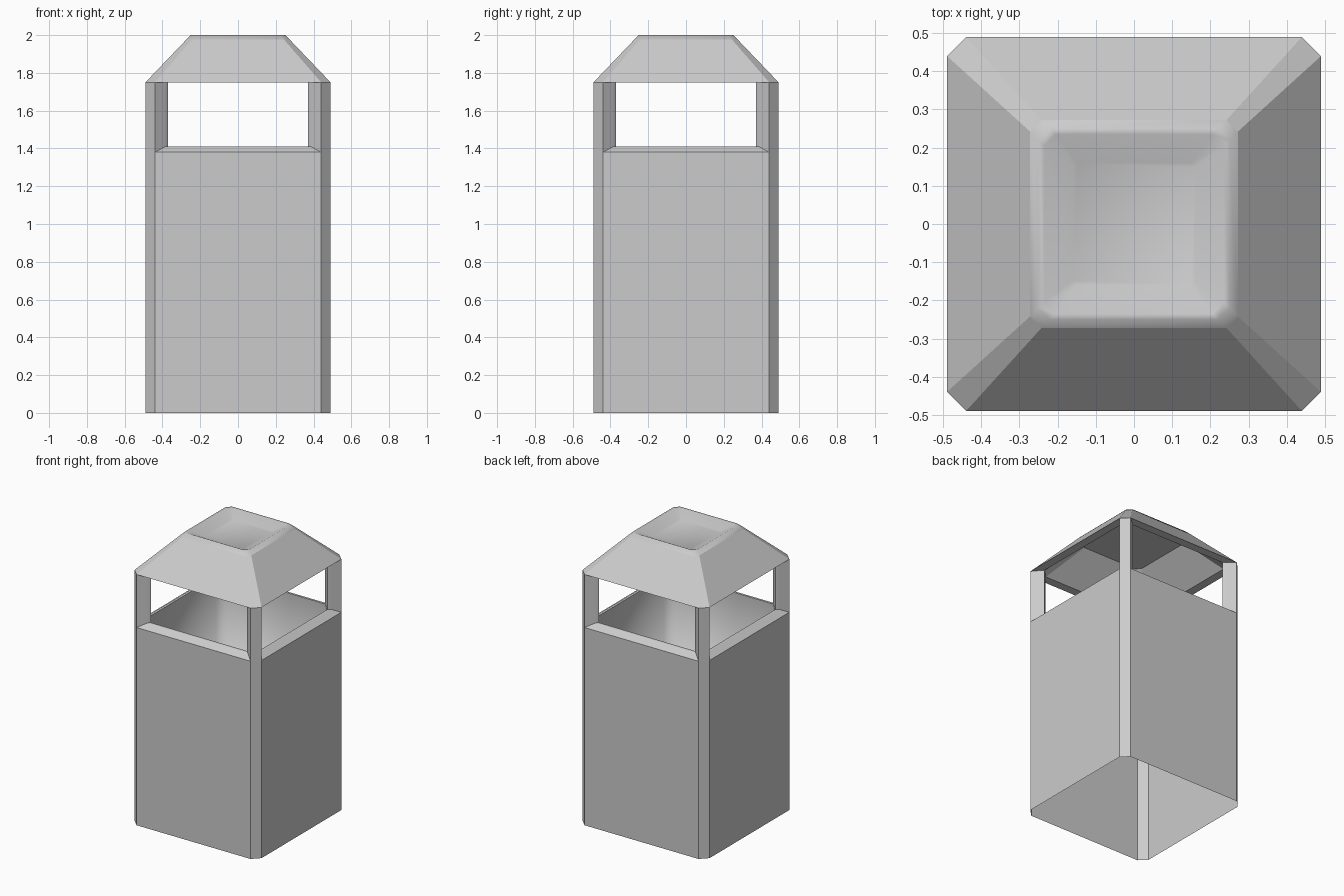
import bpy
import bmesh

if "Cube" in bpy.data.objects:
    bpy.data.objects.remove(bpy.data.objects["Cube"], do_unlink=True)

# Single grey metal
grey = bpy.data.materials.new("grey_metal")
grey.use_nodes = True
colour = (0.6, 0.6, 0.6, 1.0)
grey.diffuse_color = colour
grey.node_tree.nodes["Principled BSDF"].inputs["Base Color"].default_value = colour


def octagon(half, cut):
    """Square outline with its corners cut, counter-clockwise."""
    h, c = half, half - cut
    return [(h, -c), (h, c), (c, h), (-c, h), (-h, c), (-h, -c), (-c, -h), (c, -h)]


def finish(name, bm, smooth):
    mesh = bpy.data.meshes.new(name)
    bm.to_mesh(mesh)
    bm.free()
    mesh.materials.append(grey)
    obj = bpy.data.objects.new(name, mesh)
    bpy.context.collection.objects.link(obj)
    for poly in mesh.polygons:
        poly.use_smooth = smooth
    return obj


def loft(name, sections, cap_end=False, smooth=False):
    """Skin a stack of cut-corner squares given as (half, cut, z)."""
    bm = bmesh.new()
    rings = [[bm.verts.new((x, y, z)) for x, y in octagon(half, cut)]
             for half, cut, z in sections]
    for low, high in zip(rings, rings[1:]):
        for i in range(8):
            j = (i + 1) % 8
            bm.faces.new((low[i], low[j], high[j], high[i]))
    if cap_end:
        bm.faces.new(rings[-1])
    return finish(name, bm, smooth)


EAVE, SILL, RIM = 1.75, 1.38, 1.41

# Open-bottomed outer shell with sloped rim
loft("body_shell", [(0.49, 0.05, 0), (0.49, 0.05, SILL),
                    (0.445, 0.06, RIM), (0.43, 0.06, RIM)])

# Inner container with a floor
loft("inner_liner", [(0.43, 0.06, RIM), (0.43, 0.06, 0.75)], cap_end=True, smooth=True)

# Corner posts between body and roof
section = [(0.44, 0.49), (0.385, 0.445), (0.371, 0.431),
           (0.431, 0.371), (0.445, 0.385), (0.49, 0.44)]
for side, sx in (("left", 1), ("right", -1)):
    for end, sy in (("front", -1), ("back", 1)):
        bm = bmesh.new()
        base = bm.faces.new([bm.verts.new((sx * x, sy * y, SILL)) for x, y in section])
        top = bmesh.ops.extrude_face_region(bm, geom=[base])["geom"]
        verts = [v for v in top if isinstance(v, bmesh.types.BMVert)]
        bmesh.ops.translate(bm, verts=verts, vec=(0, 0, EAVE - SILL))
        bmesh.ops.recalc_face_normals(bm, faces=bm.faces)
        finish(f"{end}_{side}_post", bm, False)

# Sloped roof sides with a lip under the eaves
loft("roof_slopes", [(0.43, 0.06, EAVE), (0.49, 0.05, EAVE), (0.272, 0.03, 1.978)])

# Soft rim and shallow dish on top
loft("roof_crown", [(0.272, 0.03, 1.978), (0.25, 0.03, 2.0),
                    (0.235, 0.03, 1.998), (0.16, 0.012, 1.96)],
     cap_end=True, smooth=True)

# Underside of the roof
ceiling = loft("roof_ceiling", [(0.43, 0.06, EAVE), (0.24, 0.03, 1.94)], cap_end=True)
ceiling.data.flip_normals()
